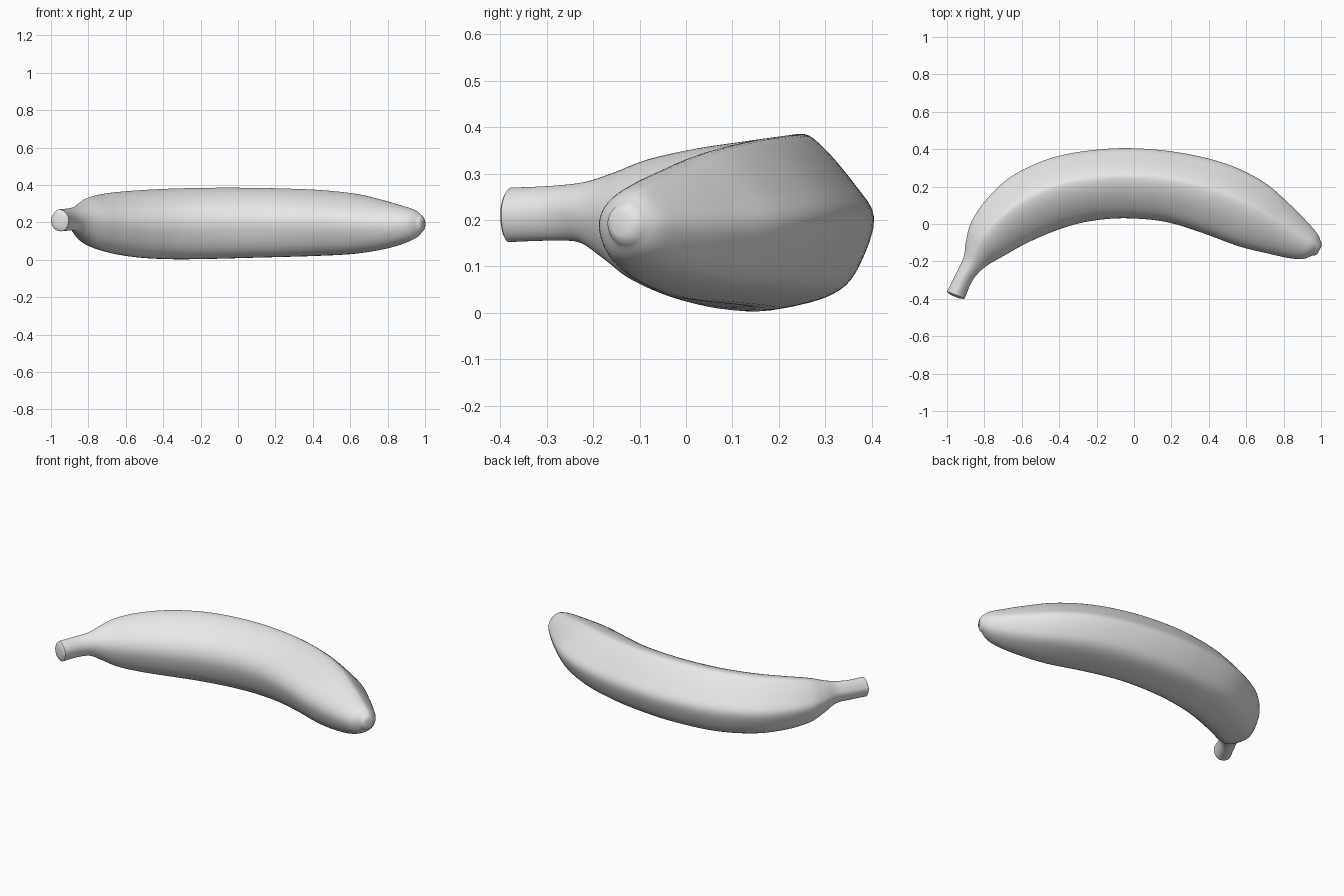
import bpy
import bmesh
import math
from mathutils import Vector

if "Cube" in bpy.data.objects:
    bpy.data.objects.remove(bpy.data.objects["Cube"])

# Stations along the fruit, stem to tip:
# outer edge x, y, inner edge x, y, top z, bottom z, ridge strength
STATIONS = [
    (-1.00, -0.360, -0.905, -0.398, 0.270, 0.152, 0.5),
    (-0.955, -0.270, -0.868, -0.310, 0.274, 0.155, 0.5),
    (-0.912, -0.180, -0.825, -0.255, 0.283, 0.150, 0.5),
    (-0.897, -0.085, -0.775, -0.215, 0.305, 0.112, 0.6),
    (-0.87, 0.010, -0.700, -0.172, 0.333, 0.068, 0.8),
    (-0.79, 0.130, -0.600, -0.115, 0.354, 0.035, 1.0),
    (-0.65, 0.258, -0.460, -0.050, 0.369, 0.012, 1.0),
    (-0.43, 0.357, -0.300, 0.003, 0.380, 0.003, 1.0),
    (-0.17, 0.400, -0.130, 0.029, 0.385, 0.005, 1.0),
    (0.06, 0.402, 0.030, 0.029, 0.385, 0.010, 1.0),
    (0.30, 0.372, 0.190, 0.008, 0.381, 0.015, 1.0),
    (0.52, 0.312, 0.370, -0.048, 0.372, 0.021, 1.0),
    (0.70, 0.220, 0.560, -0.118, 0.351, 0.031, 1.0),
    (0.83, 0.108, 0.720, -0.158, 0.317, 0.053, 0.8),
    (0.92, 0.018, 0.835, -0.183, 0.288, 0.082, 0.6),
    (0.978, -0.048, 0.905, -0.186, 0.266, 0.112, 0.5),
    (0.998, -0.090, 0.955, -0.168, 0.240, 0.145, 0.3),
]

# Ridged cross-section: u runs inner to outer, v runs bottom to top
SECTION = [(1.0, 0.04), (0.78, 0.42), (0.38, 0.88), (0.12, 1.0), (-0.35, 0.84),
           (-0.82, 0.48), (-1.0, 0.10), (-0.94, -0.32), (-0.72, -0.76),
           (-0.38, -0.99), (0.15, -0.94), (0.60, -0.78), (0.84, -0.48)]


def spline(points, steps, closed):
    """Resample points with a Catmull-Rom spline."""
    n = len(points)
    pick = (lambda i: points[i % n]) if closed else (lambda i: points[max(0, min(n - 1, i))])
    out = []
    for i in range(n if closed else n - 1):
        for s in range(steps):
            t = s / steps
            out.append(tuple(
                0.5 * (2 * b + (c - a) * t + (2 * a - 5 * b + 4 * c - d) * t * t
                       + (3 * b - a - 3 * c + d) * t ** 3)
                for a, b, c, d in zip(pick(i - 1), pick(i), pick(i + 1), pick(i + 2))))
    if not closed:
        out.append(points[-1])
    return out


def ring_points(station, section):
    """Place the cross-section between the outer and inner edges."""
    ox, oy, ix, iy, top, bottom, ridge = station
    mid = Vector(((ox + ix) / 2, (oy + iy) / 2, (top + bottom) / 2))
    across = Vector(((ox - ix) / 2, (oy - iy) / 2, 0))
    up = Vector((0, 0, (top - bottom) / 2))
    points = []
    for u, v in section:
        angle = math.atan2(v, u)
        u = ridge * u + (1 - ridge) * math.cos(angle)
        v = ridge * v + (1 - ridge) * math.sin(angle)
        points.append(mid + across * u + up * v)
    return points


def cap(bm, ring, bulge):
    """Close an open end with two shrinking rings and a centre point."""
    centre = sum((v.co for v in ring), Vector()) / len(ring)
    for scale, push in ((0.88, 0.55), (0.5, 0.9)):
        inner = [bm.verts.new(centre + (v.co - centre) * scale + bulge * push) for v in ring] \
            if scale > 0.8 else \
            [bm.verts.new(centre + (v.co - centre) * 0.55 + bulge * push) for v in first]
        outer = ring if scale > 0.8 else first
        bridge(bm, outer, inner)
        first = inner
    tip = bm.verts.new(centre + bulge)
    for i in range(len(first)):
        bm.faces.new((first[i - 1], first[i], tip))


def bridge(bm, a, b):
    for i in range(len(a)):
        bm.faces.new((a[i - 1], a[i], b[i], b[i - 1]))


# Peel colour
peel = bpy.data.materials.new("light grey peel")
peel.use_nodes = True
colour = (0.8, 0.8, 0.8, 1)
peel.diffuse_color = colour
peel.node_tree.nodes["Principled BSDF"].inputs["Base Color"].default_value = colour

# Curved fruit with its stem, lofted through the stations
bm = bmesh.new()
section = spline(SECTION, 4, True)
rings = [[bm.verts.new(p) for p in ring_points(s, section)] for s in spline(STATIONS, 5, False)]
for a, b in zip(rings, rings[1:]):
    bridge(bm, a, b)
cap(bm, rings[0], Vector((-0.004, -0.008, 0)))    # cut stem end
cap(bm, rings[-1], Vector((0.012, -0.010, 0)))    # blunt blossom end
bmesh.ops.recalc_face_normals(bm, faces=bm.faces)

mesh = bpy.data.meshes.new("banana")
bm.to_mesh(mesh)
bm.free()
mesh.materials.append(peel)
banana = bpy.data.objects.new("banana", mesh)
bpy.context.collection.objects.link(banana)

bpy.ops.object.select_all(action="DESELECT")
banana.select_set(True)
bpy.context.view_layer.objects.active = banana
bpy.ops.object.shade_smooth_by_angle(angle=math.radians(45))
